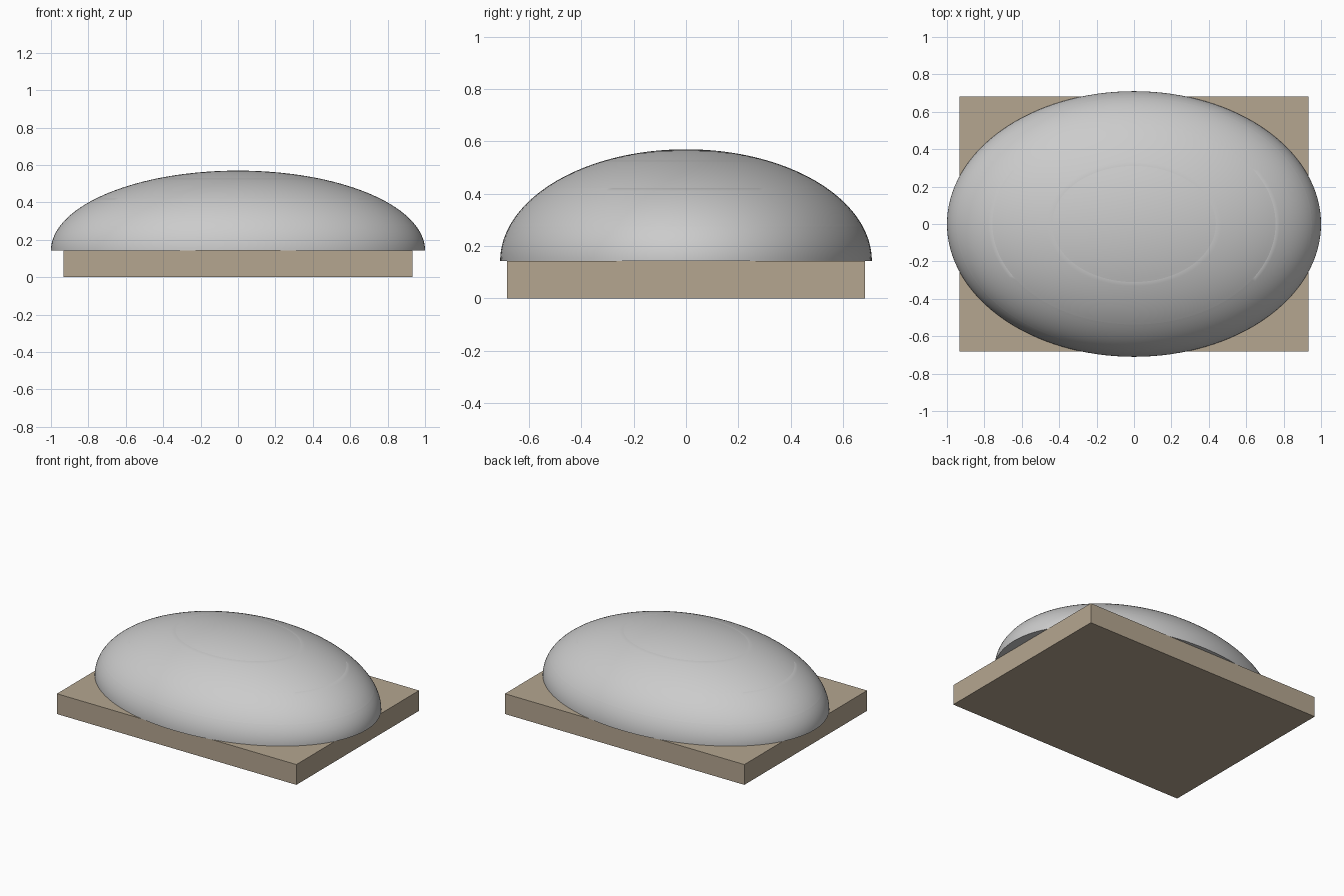
import bpy, bmesh, math

if "Cube" in bpy.data.objects:
    bpy.data.objects.remove(bpy.data.objects["Cube"])

RX, RY, Z0, H = 1.0, 0.71, 0.143, 0.427
SEG = 128


def add_object(name, bm, smooth=False):
    bmesh.ops.recalc_face_normals(bm, faces=bm.faces)
    mesh = bpy.data.meshes.new(name)
    bm.to_mesh(mesh)
    bm.free()
    ob = bpy.data.objects.new(name, mesh)
    bpy.context.collection.objects.link(ob)
    if smooth:
        bpy.ops.object.select_all(action='DESELECT')
        ob.select_set(True)
        bpy.context.view_layer.objects.active = ob
        bpy.ops.object.shade_smooth_by_angle(angle=math.radians(30))
    return ob


def dome_tier(name, z_low, z_high, steps=12):
    """Closed slice of the elliptical dome between two heights."""
    a0 = math.asin((z_low - Z0) / H)
    a1 = math.asin(min(1.0, (z_high - Z0) / H))
    bm = bmesh.new()
    rings = []
    for i in range(steps + 1):
        a = a0 + (a1 - a0) * i / steps
        r, z = math.cos(a), Z0 + H * math.sin(a)
        if r < 1e-6:
            rings.append([bm.verts.new((0, 0, z))])
        else:
            rings.append([bm.verts.new((RX * r * math.cos(t), RY * r * math.sin(t), z))
                          for t in (2 * math.pi * k / SEG for k in range(SEG))])
    for low, high in zip(rings, rings[1:]):
        for k in range(SEG):
            n = (k + 1) % SEG
            if len(high) == 1:
                bm.faces.new((low[k], low[n], high[0]))
            else:
                bm.faces.new((low[k], low[n], high[n], high[k]))
    bm.faces.new(rings[0][::-1])
    if len(rings[-1]) > 1:
        bm.faces.new(rings[-1])
    return add_object(name, bm, True)


# Rectangular base slab
bm = bmesh.new()
bmesh.ops.create_cube(bm, size=1)
for v in bm.verts:
    v.co = (v.co.x * 1.866, v.co.y * 1.366, (v.co.z + 0.5) * Z0)
base = add_object("base_slab", bm)
mat = bpy.data.materials.new("tan_stone")
mat.diffuse_color = (0.46, 0.38, 0.28, 1)
mat.use_nodes = True
mat.node_tree.nodes["Principled BSDF"].inputs["Base Color"].default_value = mat.diffuse_color
base.data.materials.append(mat)

# Oval dome in four stacked tiers, with seams between them
levels = [Z0, 0.275, 0.422, 0.527, Z0 + H]
names = ["lower_dome", "middle_dome", "upper_dome", "dome_cap"]
for name, lo, hi in zip(names, levels, levels[1:]):
    dome_tier(name, lo, hi)
